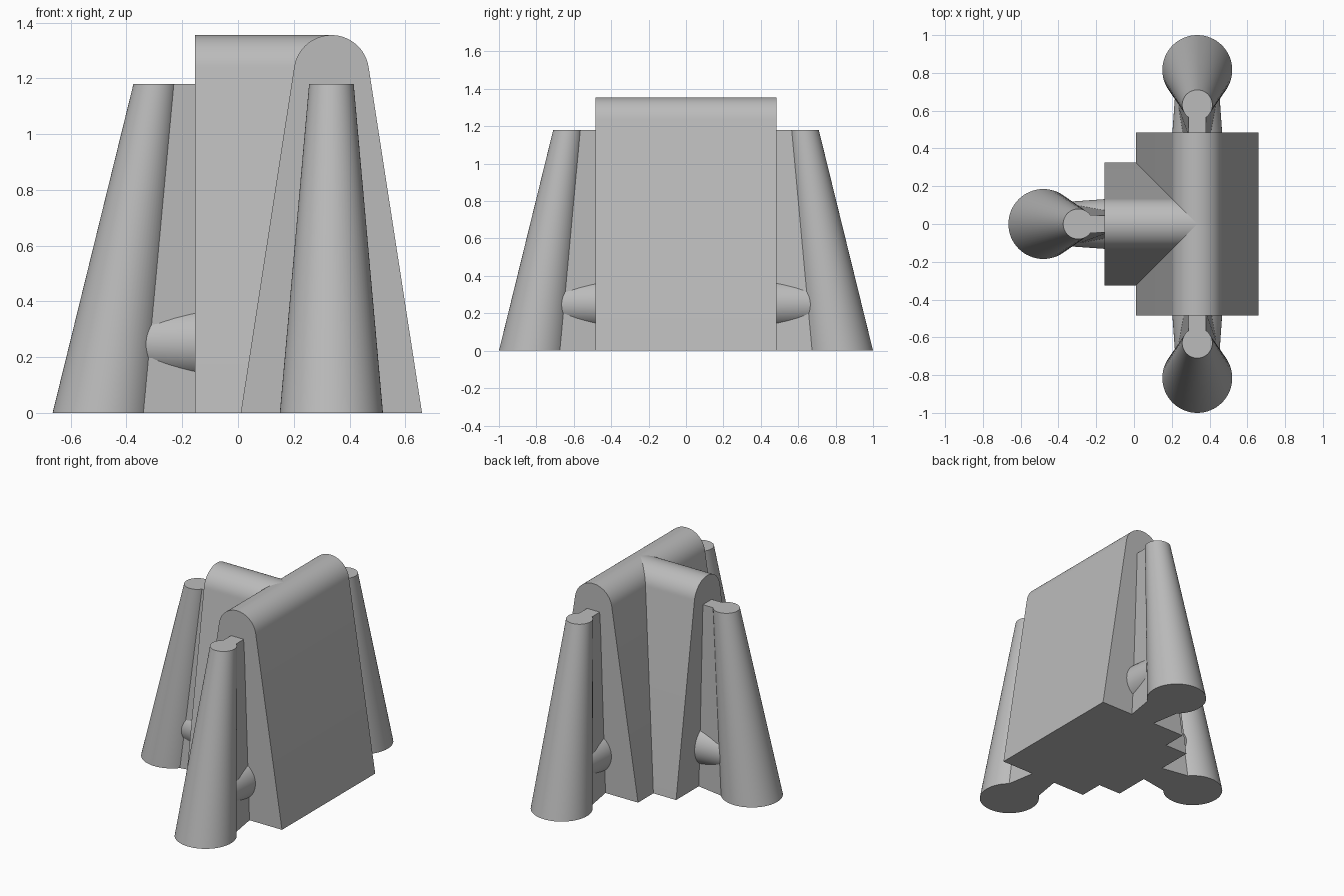
import bpy, math
from mathutils import Matrix, Vector

cube = bpy.data.objects.get("Cube")
if cube:
    bpy.data.objects.remove(cube, do_unlink=True)

grey = bpy.data.materials.new("plain_grey")
grey.use_nodes = True
grey.diffuse_color = (0.5, 0.5, 0.5, 1)
grey.node_tree.nodes["Principled BSDF"].inputs["Base Color"].default_value = (0.5, 0.5, 0.5, 1)

AXIS_X = 0.335     # centre line of the long wall
HEIGHT = 1.18      # height of buttresses


def loft(name, ring_a, ring_b, place):
    """Solid between two matching rings, with flat end caps."""
    n = len(ring_a)
    faces = [tuple(reversed(range(n))), tuple(range(n, 2 * n))]
    faces += [(i, (i + 1) % n, n + (i + 1) % n, n + i) for i in range(n)]
    mesh = bpy.data.meshes.new(name)
    mesh.from_pydata([place @ Vector(p) for p in ring_a + ring_b], [], faces)
    mesh.materials.append(grey)
    obj = bpy.data.objects.new(name, mesh)
    bpy.context.collection.objects.link(obj)
    bpy.ops.object.select_all(action='DESELECT')
    bpy.context.view_layer.objects.active = obj
    obj.select_set(True)
    bpy.ops.object.mode_set(mode='EDIT')
    bpy.ops.mesh.select_all(action='SELECT')
    bpy.ops.mesh.normals_make_consistent(inside=False)
    bpy.ops.object.mode_set(mode='OBJECT')
    bpy.ops.object.shade_smooth_by_angle(angle=math.radians(30))
    return obj


def wall_profile(u):
    """Tapered wall section with a rounded crest, in the plane at distance u."""
    r, centre, tilt = 0.135, 1.22, math.radians(9)
    pts = [(u, 0.325, 0)]
    steps = 32
    for i in range(steps + 1):
        a = tilt + (math.pi - 2 * tilt) * i / steps
        pts.append((u, r * math.cos(a), centre + r * math.sin(a)))
    return pts + [(u, -0.325, 0)]


def level_circle(u, z, r, n=64):
    return [(u + r * math.cos(2 * math.pi * i / n), r * math.sin(2 * math.pi * i / n), z)
            for i in range(n)]


def upright_circle(u, z, r, n=48):
    return [(u, r * math.cos(2 * math.pi * i / n), z + r * math.sin(2 * math.pi * i / n))
            for i in range(n)]


def placement(x, degrees):
    return Matrix.Translation((x, 0, 0)) @ Matrix.Rotation(math.radians(degrees), 4, 'Z')


# Walls forming a T
loft("long_wall", wall_profile(-0.485), wall_profile(0.485), placement(AXIS_X, 90))
loft("branch_wall", wall_profile(-0.155), wall_profile(0.33), placement(0, 0))

# One leaning buttress at each wall end, measured outwards from the T junction
for side, degrees in (("front", -90), ("back", 90), ("right", 180)):
    place = placement(AXIS_X, degrees)
    end = 0.49 if side == "right" else 0.485
    loft(side + "_buttress", level_circle(0.815, 0, 0.185),
         level_circle(0.63, HEIGHT, 0.08), place)
    # Web tying the buttress to the wall
    loft(side + "_web",
         [(end - 0.02, -0.085, 0), (0.675, -0.12, 0), (0.675, 0.12, 0), (end - 0.02, 0.085, 0)],
         [(end - 0.02, -0.045, HEIGHT), (0.565, -0.047, HEIGHT),
          (0.565, 0.047, HEIGHT), (end - 0.02, 0.045, HEIGHT)], place)
    # Horizontal boss through the web
    loft(side + "_boss", upright_circle(end - 0.02, 0.25, 0.133),
         upright_circle(0.72, 0.25, 0.115), place)
